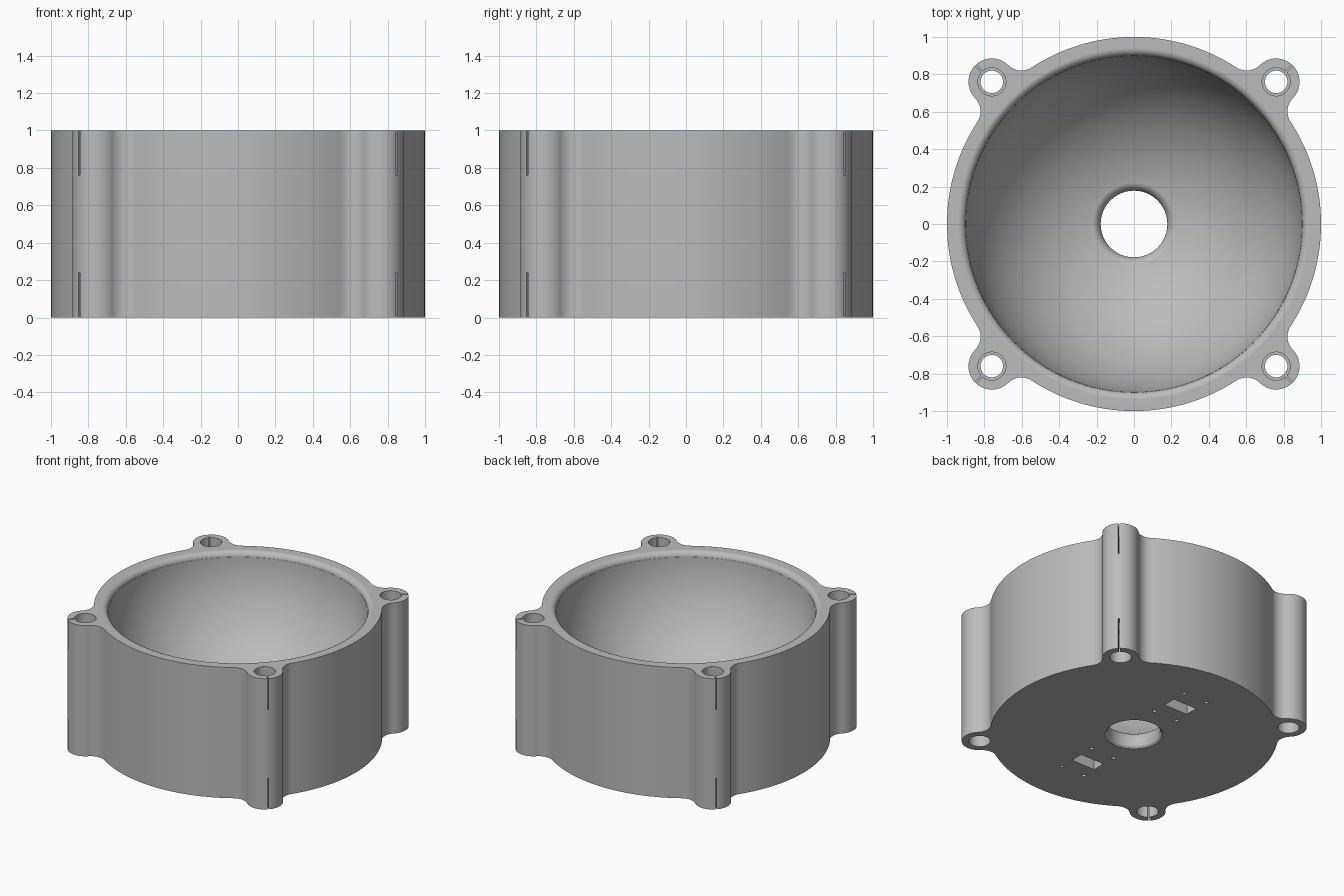
import bpy, bmesh
from math import sin, cos, pi, sqrt, acos, atan2, radians
from mathutils import Vector, Matrix

if "Cube" in bpy.data.objects:
    bpy.data.objects.remove(bpy.data.objects["Cube"])

HEIGHT = 1.0
LUG = 0.76          # lug centre in x and y
LUG_R = 0.125
FILLET = 0.1        # concave blend between drum and lug
BOWL_R = 0.9
INSERT_DEPTH = 0.24

grey = bpy.data.materials.new("plain_grey")
grey.use_nodes = True
grey.diffuse_color = (0.5, 0.5, 0.5, 1)
grey.node_tree.nodes["Principled BSDF"].inputs["Base Color"].default_value = (0.5, 0.5, 0.5, 1)


def to_object(name, bm):
    bmesh.ops.recalc_face_normals(bm, faces=bm.faces)
    mesh = bpy.data.meshes.new(name)
    bm.to_mesh(mesh)
    bm.free()
    mesh.materials.append(grey)
    obj = bpy.data.objects.new(name, mesh)
    bpy.context.collection.objects.link(obj)
    return obj


def arc(center, radius, start, end, steps):
    return [(center[0] + radius * cos(start + (end - start) * i / steps),
             center[1] + radius * sin(start + (end - start) * i / steps))
            for i in range(steps + 1)]


def prism(bm, points, z0, z1):
    face = bm.faces.new([bm.verts.new((x, y, z0)) for x, y in points])
    ext = bmesh.ops.extrude_face_region(bm, geom=[face])
    top = [v for v in ext["geom"] if isinstance(v, bmesh.types.BMVert)]
    bmesh.ops.translate(bm, verts=top, vec=(0, 0, z1 - z0))


def cylinder(bm, x, y, radius, z0, z1, sides=40):
    prism(bm, arc((x, y), radius, 0, 2 * pi * (sides - 1) / sides, sides - 1), z0, z1)


def box(bm, center, size, turn=0.0):
    matrix = (Matrix.Translation(center) @ Matrix.Rotation(turn, 4, 'Z')
              @ Matrix.Diagonal((*size, 1)))
    bmesh.ops.create_cube(bm, size=1, matrix=matrix)


def cut(target, name, bm):
    cutter = to_object(name, bm)
    cutter.hide_render = True
    mod = target.modifiers.new(name, 'BOOLEAN')
    mod.operation = 'DIFFERENCE'
    mod.solver = 'EXACT'
    mod.object = cutter
    bpy.context.view_layer.objects.active = target
    bpy.ops.object.modifier_apply(modifier=name)
    bpy.data.objects.remove(cutter)


# Drum outline: one quarter holds a drum arc, a blend, a lug and another blend
lug_dist = LUG * sqrt(2)
blend_dist = 1 + FILLET
delta = acos((blend_dist**2 + lug_dist**2 - (LUG_R + FILLET)**2) / (2 * blend_dist * lug_dist))
lug_c = Vector((lug_dist, 0))
blend_c = Vector((cos(delta), sin(delta))) * blend_dist
to_blend = blend_c - lug_c
lug_angle = atan2(to_blend.y, to_blend.x)
upper = arc(blend_c, FILLET, lug_angle - pi, delta - pi, 12)
if abs((lug_angle - pi) - (delta - pi)) > pi:
    raise ValueError("blend arc turns the wrong way")
lug_arc = arc(lug_c, LUG_R, -lug_angle, lug_angle, 32)
lower = [(x, -y) for x, y in reversed(upper)]
drum_arc = arc((0, 0), 1, delta, pi / 2 - delta, 40)
quarter = lower + lug_arc[1:] + upper[1:] + drum_arc[1:-1]
outline = []
for k in range(4):
    turn = Matrix.Rotation(pi / 4 + k * pi / 2, 2)
    outline += [tuple(turn @ Vector(p)) for p in quarter]

bm = bmesh.new()
prism(bm, outline, 0, HEIGHT)
body = to_object("bowl_housing", bm)

# Spherical bowl with rounded rim and rounded centre hole
start = acos(0.23 / BOWL_R)
lip = [(0.23 - 0.052 * cos(a), 0.07 + 0.06 * sin(a)) for a in (i * pi / 16 for i in range(8))]
sphere = arc((0, HEIGHT), BOWL_R, -start, -0.045, 40)
rim = arc((0.94, 0.96), 0.04, pi, pi / 2, 8)
profile = ([(0, -0.05), (0.2, -0.05), (0.2, 0), (0.187, 0.012), (0.18, 0.035)]
           + lip + sphere + rim + [(0.94, 1.05), (0, 1.05)])
bm = bmesh.new()
verts = [bm.verts.new((x, 0, z)) for x, z in profile]
edges = [bm.edges.new(pair) for pair in zip(verts, verts[1:])]
bmesh.ops.spin(bm, geom=verts + edges, cent=(0, 0, 0), axis=(0, 0, 1),
               angle=2 * pi, steps=128, use_merge=True)
bmesh.ops.remove_doubles(bm, verts=bm.verts, dist=0.0001)
cut(body, "bowl_cutter", bm)

corners = [(sx * LUG, sy * LUG) for sx in (-1, 1) for sy in (-1, 1)]

# Through holes in the lugs
bm = bmesh.new()
for x, y in corners:
    cylinder(bm, x, y, 0.06, -0.05, HEIGHT + 0.05)
cut(body, "screw_hole_cutter", bm)

# Wider insert bores at both ends
bm = bmesh.new()
for x, y in corners:
    cylinder(bm, x, y, 0.075, -0.05, INSERT_DEPTH)
    cylinder(bm, x, y, 0.075, HEIGHT - INSERT_DEPTH, HEIGHT + 0.05)
cut(body, "insert_bore_cutter", bm)

# Relief slits on the outer side of each lug
bm = bmesh.new()
for x, y in corners:
    out = Vector((x, y, 0)).normalized() * 0.11
    for z in (INSERT_DEPTH / 2 - 0.025, HEIGHT - INSERT_DEPTH / 2 + 0.025):
        box(bm, Vector((x, y, z)) + out, (0.1, 0.01, INSERT_DEPTH + 0.05), atan2(y, x))
cut(body, "slit_cutter", bm)

# Underside pockets, each with four pilot holes
bm = bmesh.new()
for y in (-0.5, 0.5):
    box(bm, (0, y, 0.025), (0.2, 0.1, 0.15))
    for sx in (-1, 1):
        for sy in (-1, 1):
            cylinder(bm, sx * 0.1, y + sy * 0.16, 0.014, -0.05, 0.08, 16)
cut(body, "pocket_cutter", bm)

# Smooth curved walls, crisp rims
bpy.ops.object.select_all(action='DESELECT')
body.select_set(True)
bpy.context.view_layer.objects.active = body
bpy.ops.object.shade_smooth_by_angle(angle=radians(30))
weighted = body.modifiers.new("flat_tops", 'WEIGHTED_NORMAL')
weighted.keep_sharp = True
